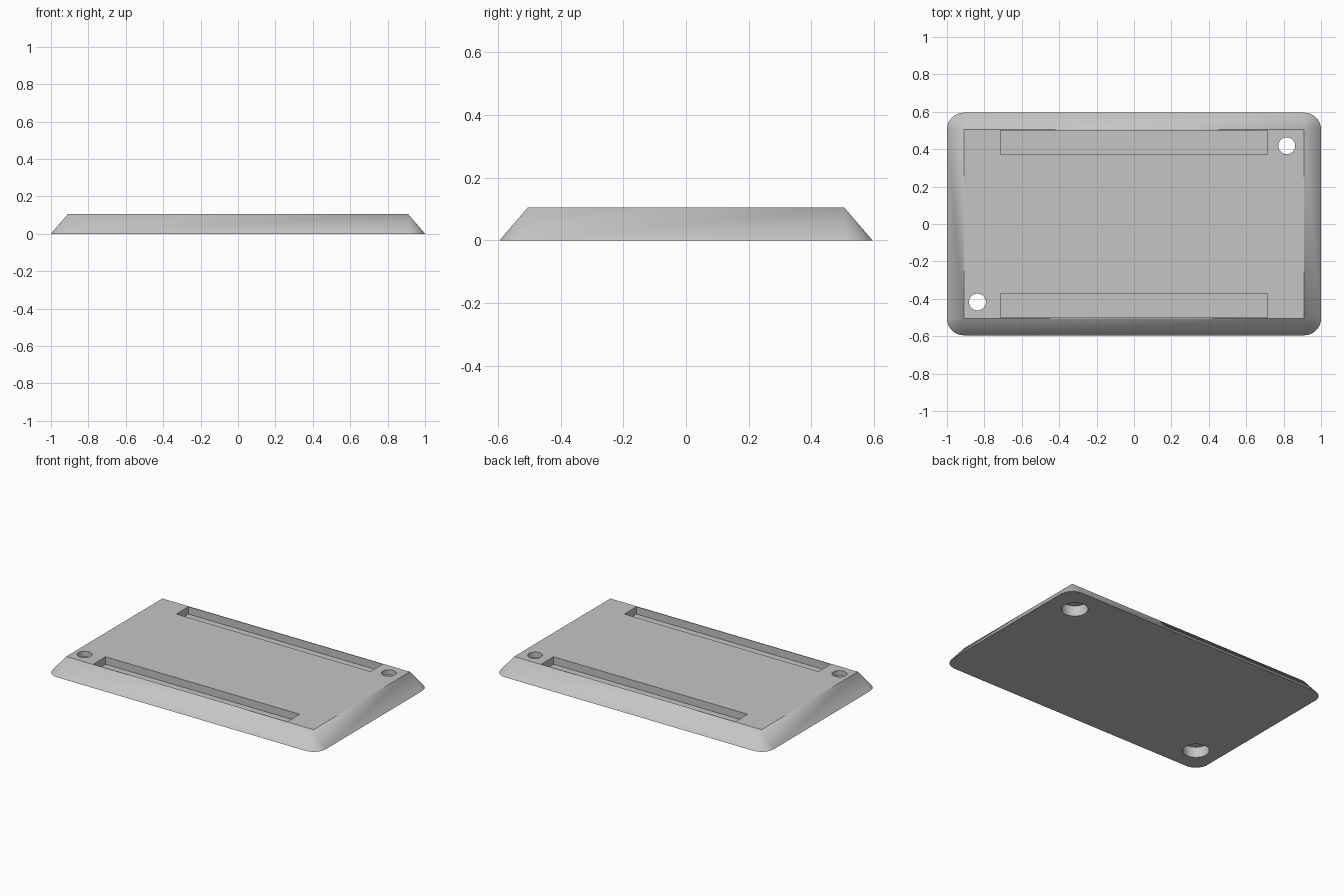
import bpy, bmesh, math
from mathutils import Vector

cube = bpy.data.objects.get("Cube")
if cube:
    bpy.data.objects.remove(cube, do_unlink=True)

HEIGHT = 0.105
TOP_X, TOP_Y, FLARE = 0.91, 0.505, 0.09
CORNER_STEPS = 14

grey = bpy.data.materials.new("plain_grey")
grey.use_nodes = True
colour = (0.56, 0.56, 0.56, 1)
grey.diffuse_color = colour
grey.node_tree.nodes["Principled BSDF"].inputs["Base Color"].default_value = colour


def make_object(name, bm):
    bmesh.ops.recalc_face_normals(bm, faces=bm.faces)
    mesh = bpy.data.meshes.new(name)
    bm.to_mesh(mesh)
    bm.free()
    mesh.materials.append(grey)
    obj = bpy.data.objects.new(name, mesh)
    bpy.context.collection.objects.link(obj)
    return obj


def make_plate():
    """Flat rectangle on top, flaring down to a rounded outline with cone corners."""
    bm = bmesh.new()
    tops, arcs = [], []
    for i, (sx, sy) in enumerate([(1, 1), (-1, 1), (-1, -1), (1, -1)]):
        apex = Vector((sx * TOP_X, sy * TOP_Y, 0))
        tops.append(bm.verts.new(apex + Vector((0, 0, HEIGHT))))
        arc = []
        for k in range(CORNER_STEPS + 1):
            a = (i + k / CORNER_STEPS) * math.pi / 2
            arc.append(bm.verts.new(apex + FLARE * Vector((math.cos(a), math.sin(a), 0))))
        arcs.append(arc)
    bm.faces.new(tops)
    bm.faces.new([v for arc in reversed(arcs) for v in reversed(arc)])
    for i in range(4):
        j = (i + 1) % 4
        for a, b in zip(arcs[i], arcs[i][1:]):
            bm.faces.new((a, b, tops[i]))
        bm.faces.new((arcs[i][-1], arcs[j][0], tops[j], tops[i]))
    return make_object("base_plate", bm)


def box_cutter(name, centre, size):
    bm = bmesh.new()
    bmesh.ops.create_cube(bm, size=1)
    bmesh.ops.scale(bm, vec=size, verts=bm.verts)
    bmesh.ops.translate(bm, vec=centre, verts=bm.verts)
    return make_object(name, bm)


def round_cutter(name, x, y, radius, z0, z1):
    bm = bmesh.new()
    bmesh.ops.create_cone(bm, cap_ends=True, segments=40, radius1=radius,
                          radius2=radius, depth=z1 - z0)
    bmesh.ops.translate(bm, vec=(x, y, (z0 + z1) / 2), verts=bm.verts)
    return make_object(name, bm)


def cut(obj, cutter):
    cutter.hide_render = True
    mod = obj.modifiers.new("cut", 'BOOLEAN')
    mod.operation = 'DIFFERENCE'
    mod.solver = 'EXACT'
    mod.object = cutter
    bpy.ops.object.select_all(action='DESELECT')
    obj.select_set(True)
    bpy.context.view_layer.objects.active = obj
    bpy.ops.object.modifier_apply(modifier=mod.name)
    bpy.data.objects.remove(cutter, do_unlink=True)


plate = make_plate()

# Two long shallow slots beside the front and back edges
SLOT_DEPTH = 0.05
for side in (-1, 1):
    cut(plate, box_cutter("slot_cutter", (0, side * 0.436, HEIGHT),
                          (1.428, 0.128, SLOT_DEPTH * 2)))

# Screw holes in opposite corners, each with a wide recess underneath
for x, y in [(0.817, 0.418), (-0.837, -0.417)]:
    cut(plate, round_cutter("hole_cutter", x, y, 0.045, -0.1, 0.2))
    cut(plate, round_cutter("recess_cutter", x, y, 0.08, -0.1, 0.07))

bpy.ops.object.shade_smooth_by_angle(angle=math.radians(30))
